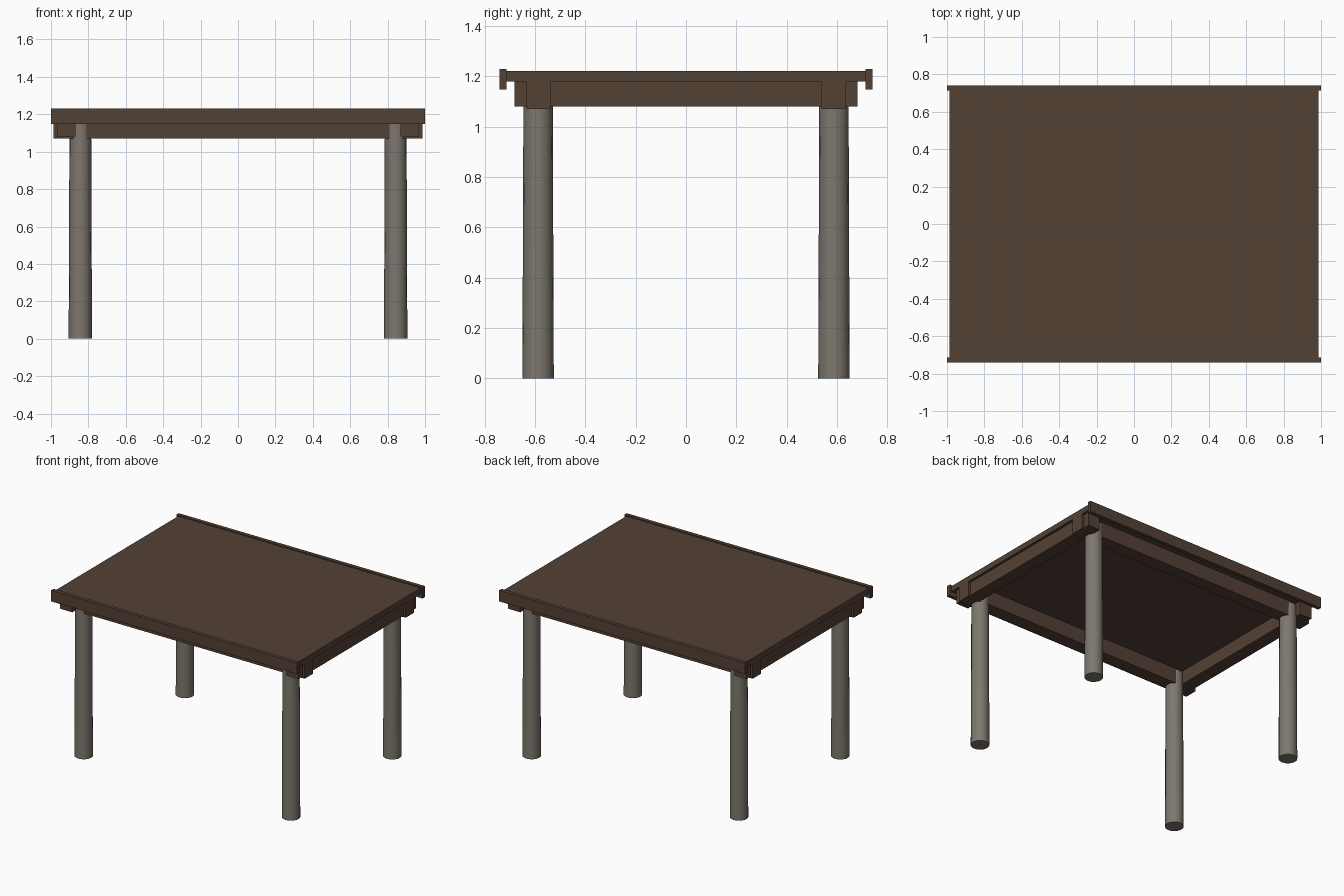
import bpy, bmesh, math
from mathutils import Matrix

if "Cube" in bpy.data.objects:
    bpy.data.objects.remove(bpy.data.objects["Cube"])


def material(name, rgb):
    m = bpy.data.materials.new(name)
    m.diffuse_color = (*rgb, 1)
    m.use_nodes = True
    m.node_tree.nodes["Principled BSDF"].inputs["Base Color"].default_value = m.diffuse_color
    return m


wood = material("dark_brown_wood", (0.088, 0.053, 0.036))
stone = material("warm_grey_post", (0.205, 0.185, 0.155))


def finish(name, bm, mat):
    me = bpy.data.meshes.new(name)
    bm.to_mesh(me)
    bm.free()
    me.materials.append(mat)
    ob = bpy.data.objects.new(name, me)
    bpy.context.collection.objects.link(ob)
    return ob


def box(name, x, y, z):
    """Box from (min, max) ranges."""
    bm = bmesh.new()
    size = [b - a for a, b in (x, y, z)]
    mid = [(a + b) / 2 for a, b in (x, y, z)]
    bmesh.ops.create_cube(bm, size=1, matrix=Matrix.Translation(mid) @ Matrix.Diagonal((*size, 1)))
    return finish(name, bm, wood)


# table top
box("table_top", (-0.986, 0.986), (-0.716, 0.716), (1.18, 1.222))

# raised edge strips and long beams, front and back
for side, s in (("front", -1), ("back", 1)):
    box(side + "_edge_strip", (-1, 1), sorted((s * 0.714, s * 0.741)), (1.148, 1.23))
    box(side + "_beam", (-0.986, 0.986), sorted((s * 0.538, s * 0.635)), (1.07, 1.1805))

# cross beams, left and right
for side, s in (("left", -1), ("right", 1)):
    box(side + "_cross_beam", sorted((s * 0.87, s * 0.968)), (-0.682, 0.682), (1.08, 1.1803))

# slightly tapered round legs
for fb, sy in (("front", -1), ("back", 1)):
    for lr, sx in (("left", -1), ("right", 1)):
        bm = bmesh.new()
        bmesh.ops.create_cone(bm, cap_ends=True, segments=16, radius1=0.0625, radius2=0.058,
                              depth=1.17, matrix=Matrix.Translation((sx * 0.843, sy * 0.588, 0.585)))
        for f in bm.faces:
            f.smooth = len(f.verts) == 4
        for e in bm.edges:
            e.smooth = all(f.smooth for f in e.link_faces)
        finish(f"{fb}_{lr}_leg", bm, stone)
